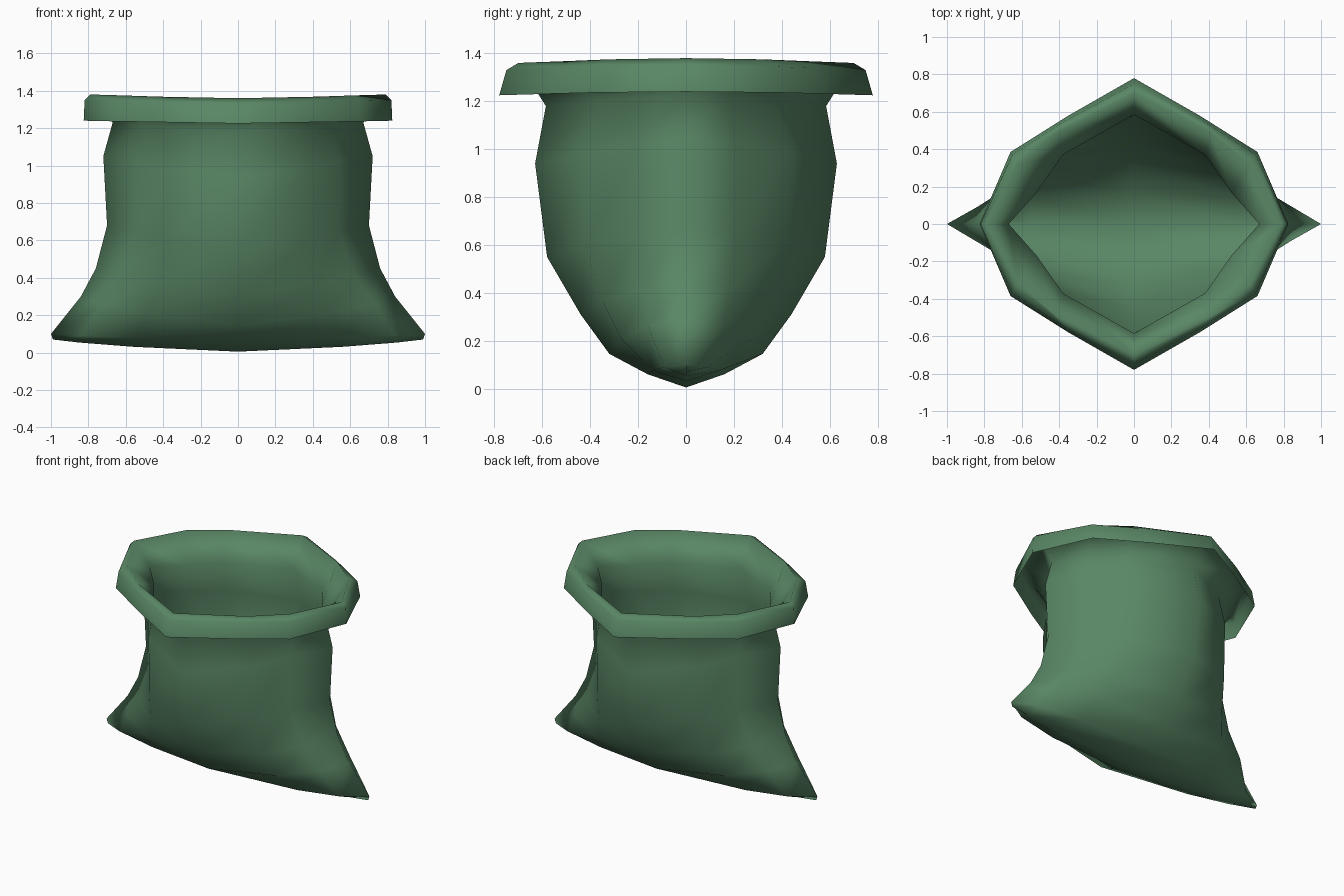
import bpy, bmesh

if "Cube" in bpy.data.objects:
    bpy.data.objects.remove(bpy.data.objects["Cube"])

# Each ring: front y, front z, side x, side z, then the two points between (xa, ya, xb, yb)
RINGS = [
    (0.00, 0.005, 0.99, 0.07, 0.56, 0.00, 0.85, 0.00),    # bottom seam
    (0.16, 0.06, 1.00, 0.10, 0.55, 0.14, 0.84, 0.09),     # pointed corners
    (0.32, 0.145, 0.84, 0.30, 0.49, 0.27, 0.73, 0.16),
    (0.44, 0.31, 0.76, 0.45, 0.42, 0.35, 0.62, 0.18),
    (0.58, 0.55, 0.70, 0.68, 0.38, 0.42, 0.54, 0.20),
    (0.63, 0.94, 0.72, 1.05, 0.38, 0.43, 0.54, 0.20),
    (0.585, 1.18, 0.67, 1.23, 0.38, 0.37, 0.52, 0.17),    # neck
    (0.70, 1.36, 0.79, 1.38, 0.41, 0.49, 0.62, 0.32),     # cuff ridge
    (0.75, 1.33, 0.82, 1.35, 0.37, 0.55, 0.65, 0.37),
    (0.78, 1.225, 0.825, 1.24, 0.35, 0.58, 0.66, 0.385),  # cuff hem
]


def full_ring(y0, z0, x3, z3, xa, ya, xb, yb):
    """Mirror a quarter ring into twelve points, anticlockwise from the front."""
    za, zb = z0 + 0.4 * (z3 - z0), z0 + 0.75 * (z3 - z0)
    right = [(0, -y0, z0), (xa, -ya, za), (xb, -yb, zb),
             (x3, 0, z3), (xb, yb, zb), (xa, ya, za)]
    return right + [(-x, -y, z) for x, y, z in right]


# Sack body and folded cuff as one cloth sheet
bm = bmesh.new()
loops = [[bm.verts.new(p) for p in full_ring(*r)] for r in RINGS]
for low, high in zip(loops, loops[1:]):
    for j in range(12):
        k = (j + 1) % 12
        bm.faces.new((low[j], low[k], high[k], high[j]))
bmesh.ops.remove_doubles(bm, verts=bm.verts[:], dist=0.0005)
for f in bm.faces:
    f.smooth = True
mesh = bpy.data.meshes.new("sack")
bm.to_mesh(mesh)
bm.free()
sack = bpy.data.objects.new("sack", mesh)
bpy.context.collection.objects.link(sack)

# Green cloth
cloth = bpy.data.materials.new("green_cloth")
cloth.diffuse_color = (0.10, 0.24, 0.13, 1)
cloth.use_nodes = True
cloth.node_tree.nodes["Principled BSDF"].inputs["Base Color"].default_value = cloth.diffuse_color
mesh.materials.append(cloth)
